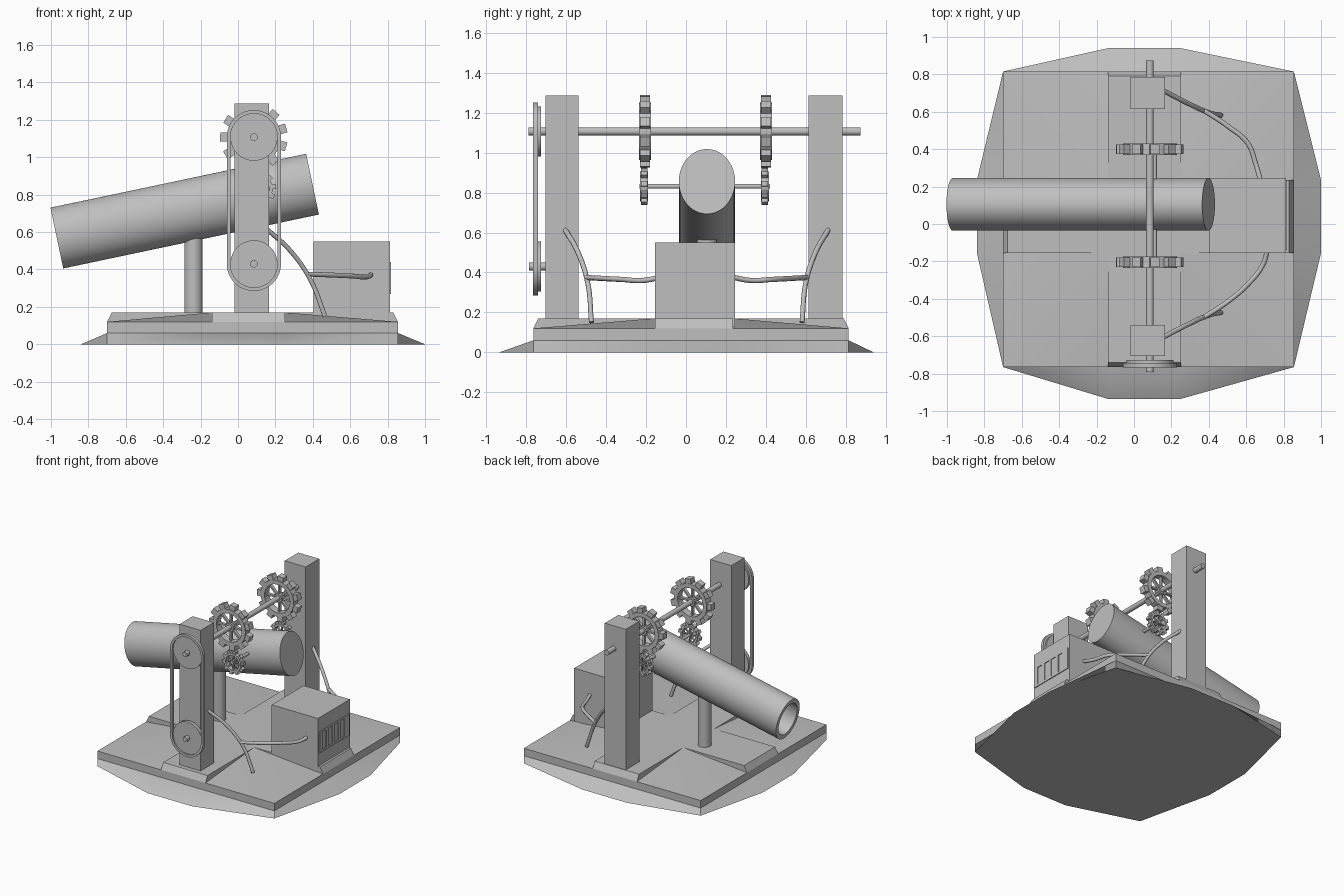
import bpy, bmesh, math
from mathutils import Matrix, Vector

if "Cube" in bpy.data.objects:
    bpy.data.objects.remove(bpy.data.objects["Cube"])

mat = bpy.data.materials.new("plain grey")
mat.diffuse_color = (0.52, 0.52, 0.52, 1)
mat.use_nodes = True
mat.node_tree.nodes["Principled BSDF"].inputs["Base Color"].default_value = mat.diffuse_color


def finish(name, bm, angle=35):
    bmesh.ops.recalc_face_normals(bm, faces=bm.faces)
    me = bpy.data.meshes.new(name)
    bm.to_mesh(me)
    bm.free()
    for p in me.polygons:
        p.use_smooth = True
    me.set_sharp_from_angle(angle=math.radians(angle))
    me.materials.append(mat)
    ob = bpy.data.objects.new(name, me)
    bpy.context.collection.objects.link(ob)
    return ob


def add_box(bm, lo, hi, m=Matrix()):
    lo, hi = Vector(lo), Vector(hi)
    bmesh.ops.create_cube(bm, size=1, matrix=m @ Matrix.Translation((lo + hi) / 2) @ Matrix.Diagonal((*(hi - lo), 1)))


def add_rod(bm, a, b, r, n=32):
    a, b = Vector(a), Vector(b)
    m = Matrix.Translation((a + b) / 2) @ (b - a).to_track_quat('Z', 'Y').to_matrix().to_4x4()
    bmesh.ops.create_cone(bm, cap_ends=True, segments=n, radius1=r, radius2=r, depth=(b - a).length, matrix=m)


def add_band(bm, outer, inner, y0, y1):
    """Closed band between two matching x-z outlines, running from y0 to y1."""
    loops = [[bm.verts.new((x, y, z)) for x, z in pts]
             for pts, y in ((outer, y0), (outer, y1), (inner, y1), (inner, y0))]
    n = len(outer)
    for k in range(4):
        a, b = loops[k], loops[(k + 1) % 4]
        for i in range(n):
            j = (i + 1) % n
            bm.faces.new((a[i], a[j], b[j], b[i]))


def box(name, lo, hi):
    bm = bmesh.new()
    add_box(bm, lo, hi)
    return finish(name, bm)


def rod(name, a, b, r, n=32):
    bm = bmesh.new()
    add_rod(bm, a, b, r, n)
    return finish(name, bm)


# base skirt: twelve-sided foot rising to the slab
X = [-0.70, -0.14, 0.25, 0.855]
Y = [-0.765, -0.155, 0.235, 0.815]
foot = [(X[0], Y[0]), (X[1], -0.935), (X[2], -0.935), (X[3], Y[0]), (1.0, Y[1]), (1.0, Y[2]),
        (X[3], Y[3]), (X[2], 0.94), (X[1], 0.94), (X[0], Y[3]), (-0.84, Y[2]), (-0.84, Y[1])]
bm = bmesh.new()
low = [bm.verts.new((x, y, 0)) for x, y in foot]
high = [bm.verts.new((min(max(x, X[0]), X[3]), min(max(y, Y[0]), Y[3]), 0.06)) for x, y in foot]
bm.faces.new(low)
bm.faces.new(high)
for i in range(12):
    j = (i + 1) % 12
    bm.faces.new((low[i], low[j], high[j], high[i]))
finish("base_skirt", bm, 20)

box("base_slab", (X[0], Y[0], 0.06), (X[3], Y[3], 0.12))

# base top: raised cross with corner panels sloping to the slab edge
bm = bmesh.new()
V = lambda x, y, z: bm.verts.new((x, y, z))
T, B, S = 0.17, 0.12, 0.025
bm.faces.new([V(X[i], Y[j], T) for i, j in ((1, 1), (2, 1), (2, 2), (1, 2))])
for xe, xi, sx in ((X[0], X[1], 1), (X[3], X[2], -1)):
    for ye, yi, sy in ((Y[0], Y[1], 1), (Y[3], Y[2], -1)):
        c, m = V(xe, ye, B), V(xi, yi, T)
        ex, ey = V(xi, ye, B), V(xe, yi, B)
        bm.faces.new((c, ex, m))
        bm.faces.new((c, m, ey))
        bm.faces.new((ex, V(xi, ye + S * sy, T), m))
        bm.faces.new((ey, m, V(xe + S * sx, yi, T)))
for e, i, s in ((Y[0], Y[1], 1), (Y[3], Y[2], -1)):
    bm.faces.new([V(X[1], i, T), V(X[2], i, T), V(X[2], e + S * s, T), V(X[1], e + S * s, T)])
    bm.faces.new([V(X[1], e + S * s, T), V(X[2], e + S * s, T), V(X[2], e, B), V(X[1], e, B)])
for e, i, s in ((X[0], X[1], 1), (X[3], X[2], -1)):
    bm.faces.new([V(i, Y[1], T), V(i, Y[2], T), V(e + S * s, Y[2], T), V(e + S * s, Y[1], T)])
    bm.faces.new([V(e + S * s, Y[1], T), V(e + S * s, Y[2], T), V(e, Y[2], B), V(e, Y[1], B)])
bm.faces.new([V(X[i], Y[j], B) for i, j in ((0, 0), (3, 0), (3, 3), (0, 3))])
bmesh.ops.remove_doubles(bm, verts=bm.verts, dist=1e-5)
finish("base_top", bm, 20)

# pillars
box("front_pillar", (-0.02, -0.705, 0.13), (0.165, -0.54, 1.287))
box("back_pillar", (-0.02, 0.615, 0.13), (0.165, 0.785, 1.287))

# barrel: hollow oval tube, open at the low end
L, R = 1.397, 0.166
prof = [(L / 2, 0), (L / 2, R), (-L / 2, R), (-L / 2, 0.78 * R), (L / 2 - 0.08, 0.78 * R), (L / 2 - 0.08, 0)]
bm = bmesh.new()
vs = [bm.verts.new((x, 0, r)) for x, r in prof]
es = [bm.edges.new(p) for p in zip(vs, vs[1:])]
bmesh.ops.spin(bm, geom=vs + es, cent=(0, 0, 0), axis=(1, 0, 0), angle=math.tau, steps=64)
bmesh.ops.remove_doubles(bm, verts=bm.verts, dist=1e-5)
bmesh.ops.transform(bm, verts=bm.verts, matrix=Matrix.Translation((-0.285, 0.105, 0.712))
                    @ Matrix.Rotation(math.radians(-11.9), 4, 'Y') @ Matrix.Diagonal((1, 0.141 / R, 1, 1)))
finish("barrel", bm)
rod("barrel_support", (-0.238, 0.105, 0.15), (-0.238, 0.105, 0.565), 0.049)

# axles
AX, AZ, PZ = 0.085, 1.107, 0.43
GX, GZ = 0.11, 0.832
rod("main_axle", (AX, -0.79, AZ), (AX, 0.875, AZ), 0.02)
rod("small_axle", (GX, -0.232, GZ), (GX, 0.42, GZ), 0.012)
rod("lower_pulley_axle", (AX, -0.787, PZ), (AX, -0.69, PZ), 0.02)


def circle(x, z, r, n=48):
    return [(x + r * math.cos(math.tau * i / n), z + r * math.sin(math.tau * i / n)) for i in range(n)]


# spoked gears
def gear(name, x, y, z, r, w, teeth, phase):
    bm = bmesh.new()
    add_band(bm, circle(x, z, r * 0.8), circle(x, z, r * 0.62), y - w / 2, y + w / 2)
    add_rod(bm, (x, y - w * 0.4, z), (x, y + w * 0.4, z), r * 0.19, 24)
    tw = r * 0.135
    for i in range(teeth):
        m = Matrix.Translation((x, y, z)) @ Matrix.Rotation(-math.radians(phase) - math.tau * i / teeth, 4, 'Y')
        add_box(bm, (r * 0.76, -w * 0.42, -tw), (r, w * 0.42, tw), m)
    for i in range(8):
        m = Matrix.Translation((x, y, z)) @ Matrix.Rotation(math.tau * i / 8, 4, 'Y')
        add_box(bm, (r * 0.1, -w * 0.2, -r * 0.04), (r * 0.66, w * 0.2, r * 0.04), m)
    finish(name, bm)


for side, y in (("front", -0.205), ("back", 0.40)):
    gear(side + "_large_gear", AX, y, AZ, 0.18, 0.06, 11, 16)
    gear(side + "_small_gear", GX, y - 0.005, GZ, 0.094, 0.04, 10, 8)

# pulleys and drive belt
for name, z in (("upper_pulley", AZ), ("lower_pulley", PZ)):
    rod(name, (AX, -0.755, z), (AX, -0.727, z), 0.126, 48)


def stadium(r, n=24):
    arc = [math.pi * i / n for i in range(n + 1)]
    return ([(AX + r * math.cos(a), AZ + r * math.sin(a)) for a in arc]
            + [(AX - r * math.cos(a), PZ - r * math.sin(a)) for a in arc])


bm = bmesh.new()
add_band(bm, stadium(0.145), stadium(0.126), -0.767, -0.743)
finish("drive_belt", bm)

# motor box with slotted grille
box("motor_box", (0.405, -0.155, 0.13), (0.812, 0.245, 0.55))
bm = bmesh.new()
x0, x1 = 0.811, 0.818
add_box(bm, (x0, -0.14, 0.27), (x1, 0.232, 0.285))
add_box(bm, (x0, -0.14, 0.425), (x1, 0.232, 0.44))
for a, b in ((-0.14, -0.108), (-0.06, -0.03), (0.02, 0.046), (0.095, 0.125), (0.17, 0.232)):
    add_box(bm, (x0, a, 0.285), (x1, b, 0.425))
finish("grille", bm)


# cables from pillars to the floor and the motor box
def cable(name, pts):
    cu = bpy.data.curves.new(name, 'CURVE')
    cu.dimensions = '3D'
    cu.bevel_depth = 0.013
    cu.bevel_resolution = 2
    cu.resolution_u = 8
    cu.use_fill_caps = True
    sp = cu.splines.new('BEZIER')
    sp.bezier_points.add(len(pts) - 1)
    for p, co in zip(sp.bezier_points, pts):
        p.co = co
        p.handle_left_type = p.handle_right_type = 'AUTO'
    cu.materials.append(mat)
    bpy.context.collection.objects.link(bpy.data.objects.new(name, cu))


for side, s, ex in (("front", -1, 0.715), ("back", 1, 0.675)):
    Yc = lambda d: 0.054 + s * d
    cable(side + "_floor_cable", [(0.155, Yc(0.66), 0.615), (0.28, Yc(0.595), 0.50),
                                  (0.39, Yc(0.545), 0.34), (0.465, Yc(0.528), 0.15)])
    cable(side + "_motor_cable", [(0.37, Yc(0.555), 0.375), (0.50, Yc(0.47), 0.37), (0.61, Yc(0.375), 0.365),
                                  (ex - 0.025, Yc(0.27), 0.36), (ex, Yc(0.185), 0.375)])
